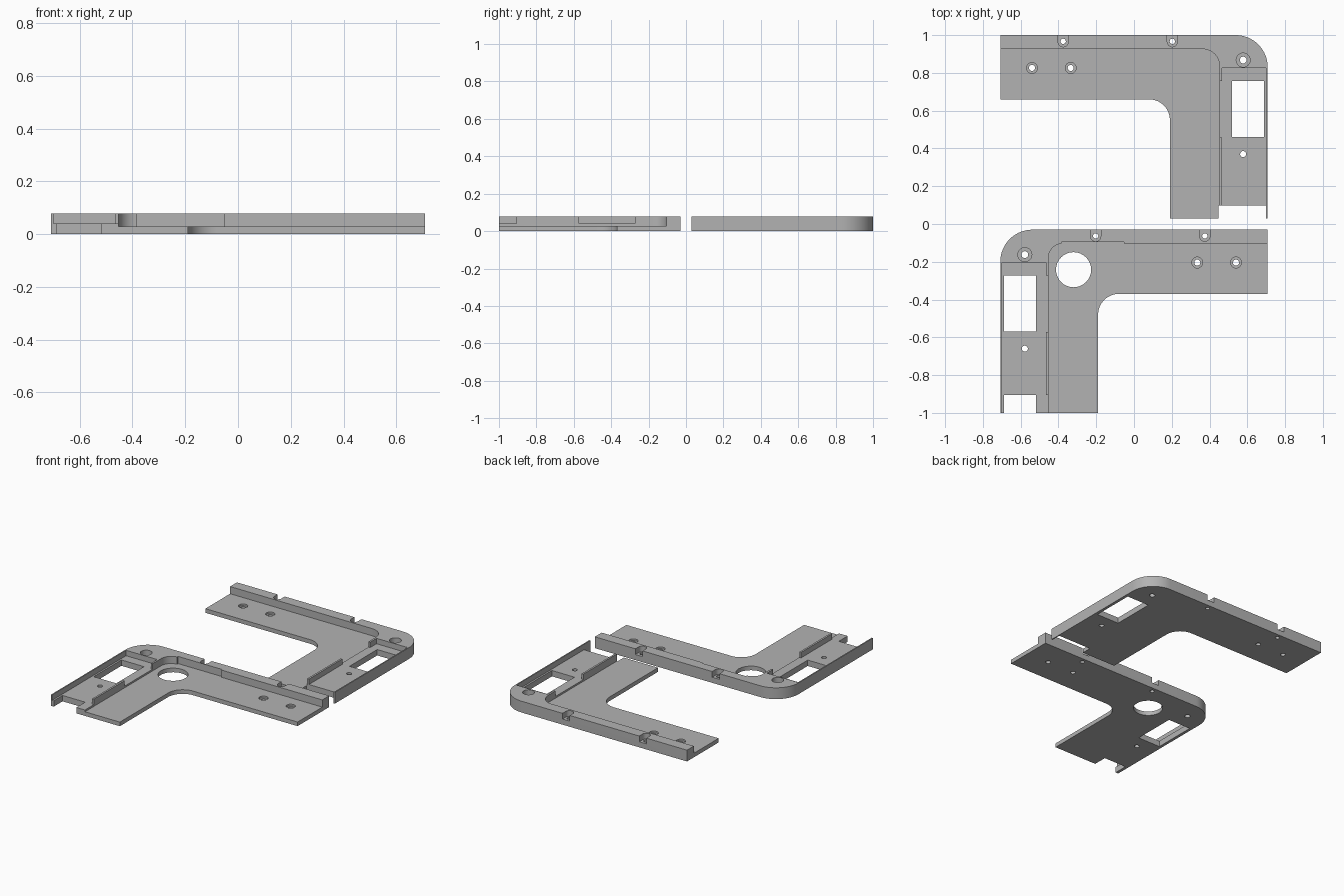
import bpy, bmesh, math
from mathutils import Vector

if "Cube" in bpy.data.objects:
    bpy.data.objects.remove(bpy.data.objects["Cube"])

H, FLOOR, POCKET = 0.077, 0.028, 0.04   # rim top, tray floor, pocket floor

grey = bpy.data.materials.new("plain grey")
grey.diffuse_color = (0.45, 0.45, 0.45, 1)
grey.use_nodes = True
grey.node_tree.nodes["Principled BSDF"].inputs["Base Color"].default_value = grey.diffuse_color


def arc(cx, cy, r, a0, a1, n=16):
    return [(cx + r * math.cos(math.radians(a0 + (a1 - a0) * i / n)),
             cy + r * math.sin(math.radians(a0 + (a1 - a0) * i / n))) for i in range(n + 1)]


def box(x0, x1, y0, y1):
    return [(x0, y0), (x1, y0), (x1, y1), (x0, y1)]


def circle(x, y, r):
    return arc(x, y, r, 0, 360, 32)[:-1]


def prism(name, pts, z0, z1, side, dy):
    """Extrude an outline; side = -1 mirrors it across x, dy shifts it along y."""
    bm = bmesh.new()
    f = bm.faces.new([bm.verts.new((x * side, y + dy, z0)) for x, y in pts])
    ext = bmesh.ops.extrude_face_region(bm, geom=[f])
    bmesh.ops.translate(bm, vec=Vector((0, 0, z1 - z0)),
                        verts=[v for v in ext["geom"] if isinstance(v, bmesh.types.BMVert)])
    bmesh.ops.recalc_face_normals(bm, faces=bm.faces)
    me = bpy.data.meshes.new(name)
    bm.to_mesh(me)
    bm.free()
    ob = bpy.data.objects.new(name, me)
    bpy.context.collection.objects.link(ob)
    return ob


def bracket(name, side, dy, cuts):
    # L-shaped block with a rounded outer and inner corner
    outline = ([(0.708, -0.03)] + arc(-0.538, -0.20, 0.17, 90, 180)
               + [(-0.708, -1), (-0.19, -1)] + arc(-0.08, -0.48, 0.11, 180, 90)
               + [(0.708, -0.37)])
    body = prism(name, outline, 0, H, side, dy)
    body.data.materials.append(grey)
    for i, (pts, z0, z1) in enumerate(cuts):
        cutter = prism("cutter", pts, z0, z1, side, dy)
        cutter.hide_render = True
        mod = body.modifiers.new("cut", 'BOOLEAN')
        mod.operation, mod.solver, mod.object = 'DIFFERENCE', 'EXACT', cutter
        bpy.context.view_layer.objects.active = body
        bpy.ops.object.modifier_apply(modifier=mod.name)
        bpy.data.objects.remove(cutter)
    bpy.ops.object.select_all(action='DESELECT')
    body.select_set(True)
    bpy.context.view_layer.objects.active = body
    bpy.ops.object.shade_smooth_by_angle(angle=math.radians(30))


LOW, TOP = -0.1, 0.2
# cuts shared by both brackets
shared = [
    (box(-0.70, -0.466, -1.1, -0.205), POCKET, TOP),      # side pocket
    (box(-0.48, -0.44, -0.573, -0.273), POCKET, TOP),     # gap in the ridge
    (box(-0.688, -0.518, -0.57, -0.272), LOW, TOP),       # window
    (circle(-0.578, -0.66, 0.016), LOW, TOP),             # pocket hole
    (circle(-0.578, -0.162, 0.037), POCKET, TOP),         # corner counterbore
    (circle(-0.578, -0.162, 0.018), LOW, TOP),
]
for x in (0.335, 0.54):                                   # plate screw holes
    shared += [(circle(x, -0.204, 0.029), 0.016, TOP), (circle(x, -0.204, 0.016), LOW, TOP)]
for x in (-0.203, 0.375):                                 # rim screw slots
    slot = [(x + 0.027, 0.05)] + arc(x, -0.065, 0.027, 0, -180) + [(x - 0.027, 0.05)]
    shared += [(slot, FLOOR + 0.01, TOP), (circle(x, -0.063, 0.014), LOW, TOP)]


def tray(r):
    return ([(0.9, -1.2), (0.9, -0.104)] + arc(-0.453 + r, -0.104 - r, r, 90, 180)
            + [(-0.453, -1.2)])


# front bracket: cable hole, rim recess and end notch
bracket("front_bracket", 1, 0, [
    (tray(0.075), FLOOR, TOP),
    (box(-0.385, -0.053, -0.15, -0.094), FLOOR, TOP),
    (box(-0.48, -0.44, -1.1, -0.905), POCKET, TOP),
    (box(-0.688, -0.518, -1.1, -0.905), LOW, TOP),
    (circle(-0.32, -0.242, 0.093), LOW, TOP)] + shared)

# rear bracket: mirrored, with the pocket floor ending short of the thin wall
bracket("rear_bracket", -1, 1.03, [
    (tray(0.09), FLOOR, TOP),
    (box(-0.70, -0.448, -1.1, -0.932), LOW, TOP)] + shared)
